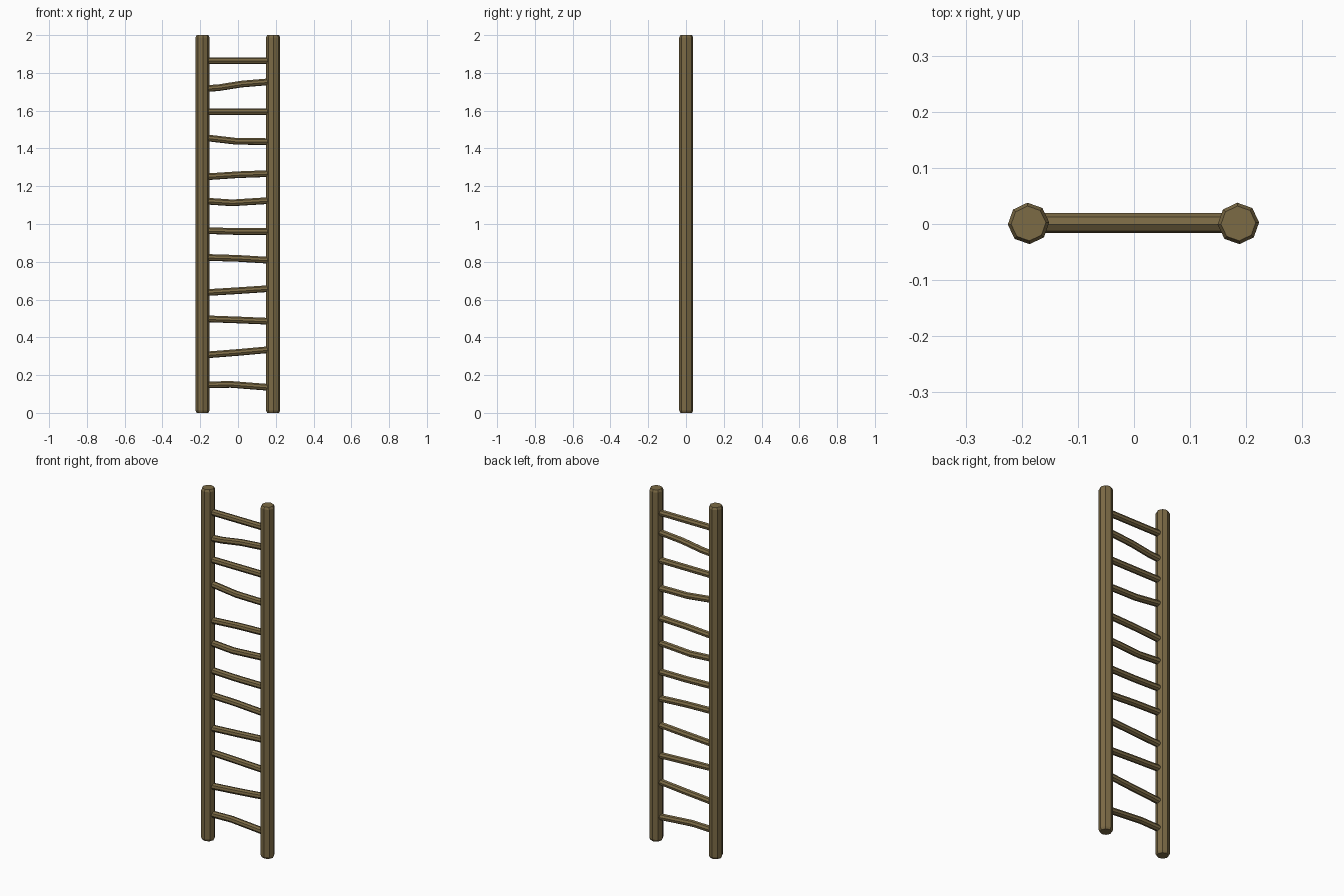
import bpy, bmesh, math
from mathutils import Vector

if "Cube" in bpy.data.objects:
    bpy.data.objects.remove(bpy.data.objects["Cube"])

wood = bpy.data.materials.new("wood")
wood.diffuse_color = (0.20, 0.145, 0.06, 1)
wood.use_nodes = True
wood.node_tree.nodes["Principled BSDF"].inputs["Base Color"].default_value = wood.diffuse_color


def tube(name, rings, sides, axis, turn=0.0):
    """Capped tube through rings of (centre, radius), cross-section square to axis."""
    bm = bmesh.new()
    loops = []
    for centre, r in rings:
        loop = []
        for i in range(sides):
            a = turn + 2 * math.pi * i / sides
            u, v = r * math.cos(a), r * math.sin(a)
            off = Vector((u, v, 0)) if axis == 'Z' else Vector((0, u, v))
            loop.append(bm.verts.new(Vector(centre) + off))
        loops.append(loop)
    for a, b in zip(loops, loops[1:]):
        for i in range(sides):
            j = (i + 1) % sides
            bm.faces.new((a[i], a[j], b[j], b[i]))
    bm.faces.new(loops[0][::-1])
    bm.faces.new(loops[-1])
    bmesh.ops.recalc_face_normals(bm, faces=bm.faces)
    mesh = bpy.data.meshes.new(name)
    bm.to_mesh(mesh)
    bm.free()
    mesh.materials.append(wood)
    obj = bpy.data.objects.new(name, mesh)
    bpy.context.collection.objects.link(obj)


# Side rails: octagonal posts with chamfered ends
for side, x in (("left", -0.188), ("right", 0.186)):
    profile = [(0, 0.031), (0.012, 0.037), (1.988, 0.037), (2.0, 0.031)]
    tube(side + "_rail", [((x, 0.001, z), r) for z, r in profile], 8, 'Z',
         math.radians(3))

# Rungs: crooked sticks, heights at left end, bend (x, z) and right end
rungs = [
    (0.148, (-0.04, 0.151), 0.135),
    (0.307, (0.00, 0.320), 0.335),
    (0.498, (0.00, 0.492), 0.485),
    (0.637, (0.00, 0.647), 0.658),
    (0.823, (0.00, 0.818), 0.808),
    (0.965, (0.00, 0.960), 0.960),
    (1.250, (0.00, 1.261), 1.267),
    (1.121, (-0.03, 1.112), 1.124),
    (1.456, (-0.01, 1.438), 1.436),
    (1.595, (0.00, 1.595), 1.595),
    (1.717, (-0.10, 1.722), 1.753),
    (1.865, (0.00, 1.865), 1.865),
]
for n, (zl, (xm, zm), zr) in enumerate(sorted(rungs), 1):
    path = [(-0.165, zl), (xm, zm), (0.165, zr)]
    if xm == -0.10:  # this rung bends twice
        path.insert(2, (0.02, 1.741))
    tube(f"rung_{n:02d}", [((x, 0.002, z), 0.018) for x, z in path], 8, 'X',
         math.radians(10))
